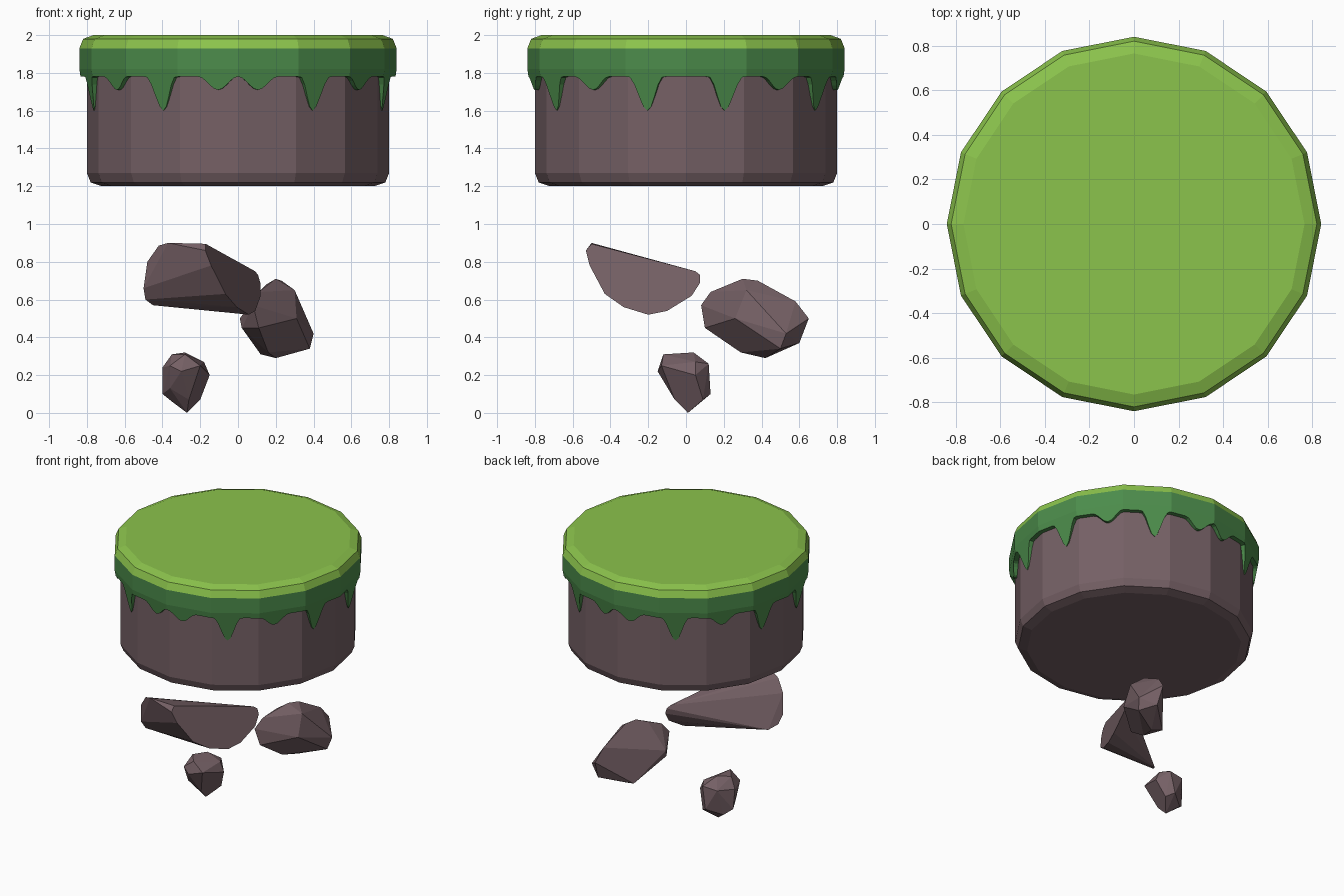
import bpy, bmesh, math

if "Cube" in bpy.data.objects:
    bpy.data.objects.remove(bpy.data.objects["Cube"])

SIDES = 16


def material(name, rgb):
    m = bpy.data.materials.new(name)
    m.diffuse_color = (*[(c / 255 / 12.92) if c < 11 else ((c / 255 + 0.055) / 1.055) ** 2.4 for c in rgb], 1)
    m.use_nodes = True
    m.node_tree.nodes["Principled BSDF"].inputs["Base Color"].default_value = m.diffuse_color
    return m


LIGHT = material("light_green", (139, 195, 76))
DARK = material("dark_green", (76, 140, 75))
STONE = material("stone_brown", (117, 96, 101))


def finish(bm, name, mat):
    bmesh.ops.recalc_face_normals(bm, faces=bm.faces)
    me = bpy.data.meshes.new(name)
    bm.to_mesh(me)
    bm.free()
    me.materials.append(mat)
    ob = bpy.data.objects.new(name, me)
    bpy.context.collection.objects.link(ob)
    return ob


def poly_radius(r, a):
    """Radius of a 16-sided polygon (corner radius r) at angle a in degrees."""
    step = 360 / SIDES
    off = a % step - step / 2
    return r * math.cos(math.radians(step / 2)) / math.cos(math.radians(off))


def point(bm, r, a, z):
    t = math.radians(a)
    return bm.verts.new((r * math.sin(t), -r * math.cos(t), z))


def bridge(bm, rings):
    for lo, hi in zip(rings, rings[1:]):
        n = len(lo)
        for i in range(n):
            j = (i + 1) % n
            bm.faces.new((lo[i], lo[j], hi[j], hi[i]))


def lathe(name, profile, mat):
    bm = bmesh.new()
    rings = [[point(bm, r, i * 360 / SIDES, z) for i in range(SIDES)] for r, z in profile]
    bridge(bm, rings)
    bm.faces.new(rings[0])
    bm.faces.new(rings[-1])
    return finish(bm, name, mat)


# Earth drum and grass top
lathe("earth_drum", [(0.72, 1.2), (0.78, 1.22), (0.8, 1.27), (0.8, 1.9)], STONE)
lathe("grass_top", [(0.84, 1.93), (0.82, 1.98), (0.765, 2.0)], LIGHT)

# Dripping grass skirt: drips mirrored into all four quarters
DRIPS = []
for a, half, depth in ((7.5, 7.5, 0.07), (30, 6.6, 0.18), (52.5, 7.5, 0.07), (75, 6.6, 0.18)):
    DRIPS += [(b, half, depth) for b in (a, 180 - a, 180 + a, 360 - a)]


def hem(a):
    z = 1.78
    for c, half, depth in DRIPS:
        t = abs(a - c) / half
        if t < 1:
            z -= depth * (1 + math.cos(math.pi * t)) / 2
    return z


bm = bmesh.new()
rings = [[], [], [], []]
for i in range(240):
    a = i * 1.5
    z = hem(a)
    inset = (1.82 - z) * 0.16
    rings[0].append(point(bm, poly_radius(0.79, a), a, z))
    rings[1].append(point(bm, poly_radius(0.84 - inset, a), a, z))
    rings[2].append(point(bm, poly_radius(0.84, a), a, 1.82))
    rings[3].append(point(bm, poly_radius(0.84, a), a, 1.93))
bridge(bm, rings)
finish(bm, "grass_skirt", DARK)


# Floating rocks: faceted hulls around a few corner points
def rock(name, pts):
    bm = bmesh.new()
    for p in pts:
        bm.verts.new(p)
    res = bmesh.ops.convex_hull(bm, input=bm.verts)
    junk = {v for v in res["geom_interior"] + res["geom_unused"] if isinstance(v, bmesh.types.BMVert)}
    bmesh.ops.delete(bm, geom=list(junk), context='VERTS')
    bmesh.ops.dissolve_limit(bm, angle_limit=math.radians(6), verts=bm.verts, edges=bm.edges)
    return finish(bm, name, STONE)


# Large rock: one flat broken side given as (y, z) outline on a plane
side = [(-0.53, 0.86), (-0.50, 0.895), (-0.51, 0.78), (-0.43, 0.63), (-0.33, 0.56), (-0.2, 0.52),
        (-0.1, 0.54), (0.03, 0.62), (0.075, 0.69), (0.075, 0.73), (0.05, 0.75)]
rock("large_rock", [(0.288 + 0.4 * y - 0.29 * z, y, z) for y, z in side] + [
    (-0.37, -0.50, 0.9), (-0.42, -0.48, 0.885), (-0.48, -0.45, 0.8), (-0.5, -0.42, 0.66),
    (-0.49, -0.38, 0.6), (-0.45, -0.32, 0.57), (-0.37, -0.29, 0.57)])

rock("middle_rock", [
    (0.11, 0.1, 0.45), (0.01, 0.22, 0.5), (0.02, 0.2, 0.45), (0.2, 0.42, 0.29), (0.12, 0.44, 0.31),
    (0.38, 0.5, 0.34), (0.4, 0.53, 0.42), (0.3, 0.6, 0.37), (0.29, 0.65, 0.5), (0.27, 0.58, 0.59),
    (0.2, 0.3, 0.71), (0.23, 0.38, 0.7), (0.15, 0.23, 0.68), (0.08, 0.08, 0.57), (0.11, 0.13, 0.64),
    (0.3, 0.32, 0.65), (0.31, 0.26, 0.5), (0.16, 0.29, 0.32)])

rock("small_rock", [
    (-0.27, 0.01, 0.0), (-0.36, -0.12, 0.25), (-0.2, -0.13, 0.25), (-0.3, -0.15, 0.22),
    (-0.28, -0.12, 0.31), (-0.35, -0.03, 0.31), (-0.28, 0.04, 0.32), (-0.18, 0.05, 0.27),
    (-0.15, 0.05, 0.2), (-0.22, 0.12, 0.26), (-0.33, 0.11, 0.25), (-0.4, 0.0, 0.24),
    (-0.4, 0.02, 0.1), (-0.35, 0.06, 0.06), (-0.25, 0.13, 0.1), (-0.2, 0.09, 0.07),
    (-0.26, -0.06, 0.07), (-0.36, -0.07, 0.13)])
